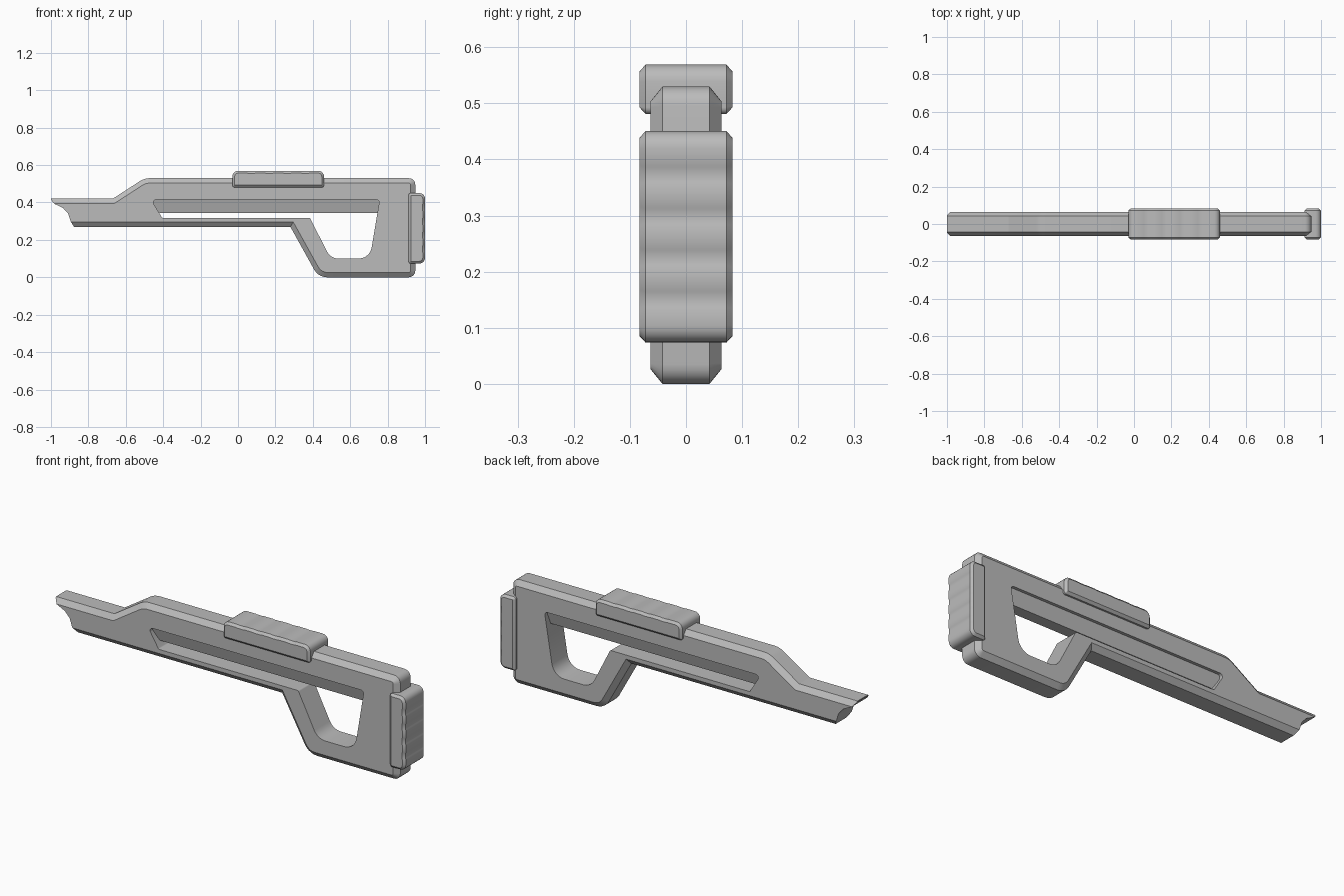
import bpy, bmesh, math
from mathutils import Vector

cube = bpy.data.objects.get("Cube")
if cube:
    bpy.data.objects.remove(cube, do_unlink=True)

grey = bpy.data.materials.new("mid grey")
grey.use_nodes = True
grey.diffuse_color = (0.5, 0.5, 0.5, 1)
bsdf = grey.node_tree.nodes["Principled BSDF"]
bsdf.inputs["Base Color"].default_value = (0.5, 0.5, 0.5, 1)
bsdf.inputs["Roughness"].default_value = 0.6


def fillet(points, steps=5):
    """Round each (x, z, radius) corner of a closed outline."""
    out = []
    for i, (x, z, r) in enumerate(points):
        p = Vector((x, z))
        if not r:
            out.append(p)
            continue
        a = (Vector(points[i - 1][:2]) - p).normalized()
        b = (Vector(points[(i + 1) % len(points)][:2]) - p).normalized()
        half = a.angle(b) / 2
        t = r / math.tan(half)
        centre = p + (a + b).normalized() * r / math.sin(half)
        start, end = p + a * t - centre, p + b * t - centre
        sweep = start.angle_signed(end)
        for k in range(steps + 1):
            ang = -sweep * k / steps
            c, s = math.cos(ang), math.sin(ang)
            out.append(centre + Vector((start.x * c - start.y * s,
                                        start.x * s + start.y * c)))
    return out


def inset(outline, d):
    """Offset a clockwise outline inwards with mitred corners."""
    out = []
    for i, p in enumerate(outline):
        e1 = (p - outline[i - 1]).normalized()
        e2 = (outline[(i + 1) % len(outline)] - p).normalized()
        n1, n2 = Vector((e1.y, -e1.x)), Vector((e2.y, -e2.x))
        out.append(p + (n1 + n2) * d / (1 + n1.dot(n2)))
    return out


def plate(name, outline, half, chamfer=0.0, depth=0.0):
    """Slab across y whose two rims are chamfered."""
    layers = [(-half, chamfer), (half, chamfer)]
    if chamfer:
        layers = [(-half, chamfer), (depth - half, 0), (half - depth, 0), (half, chamfer)]
    bm = bmesh.new()
    rings = []
    for y, d in layers:
        pts = inset(outline, d) if d else outline
        rings.append([bm.verts.new((p.x, y, p.y)) for p in pts])
    for low, high in zip(rings, rings[1:]):
        for i in range(len(low)):
            bm.faces.new((low[i - 1], low[i], high[i], high[i - 1]))
    bm.faces.new(rings[0])
    bm.faces.new(rings[-1][::-1])
    bmesh.ops.recalc_face_normals(bm, faces=bm.faces)
    mesh = bpy.data.meshes.new(name)
    bm.to_mesh(mesh)
    bm.free()
    mesh.materials.append(grey)
    obj = bpy.data.objects.new(name, mesh)
    bpy.context.collection.objects.link(obj)
    return obj


def activate(obj):
    bpy.ops.object.select_all(action='DESELECT')
    obj.select_set(True)
    bpy.context.view_layer.objects.active = obj


def cut(obj, cutter):
    activate(obj)
    mod = obj.modifiers.new("cut", 'BOOLEAN')
    mod.operation = 'DIFFERENCE'
    mod.solver = 'EXACT'
    mod.object = cutter
    bpy.ops.object.modifier_apply(modifier=mod.name)
    bpy.data.objects.remove(cutter, do_unlink=True)


def smooth(obj, angle=28):
    activate(obj)
    bpy.ops.object.shade_smooth_by_angle(angle=math.radians(angle))


# Frame: chamfered slab, overlong at the nose until it is trimmed
frame = plate("frame", fillet([
    (-1.1, 0.42, 0), (-0.67, 0.42, 0), (-0.5, 0.53, 0.1), (0.948, 0.53, 0.035),
    (0.948, 0.0, 0.035), (0.43, 0.0, 0.08), (0.28, 0.27, 0), (-1.1, 0.27, 0)]),
    0.063, 0.026, 0.021)

# Long slot that opens into the grip
cut(frame, plate("slot_cutter", fillet([
    (-0.465, 0.415, 0.015), (0.757, 0.415, 0.015), (0.705, 0.1, 0.07),
    (0.495, 0.1, 0.07), (0.385, 0.317, 0.01), (-0.405, 0.317, 0.01)]), 0.2))

# Hollowed nose
nose = [Vector(p) for p in [(-1.2, 0.5), (-1.0, 0.5), (-1.0, 0.415), (-0.982, 0.393),
        (-0.935, 0.37), (-0.908, 0.34), (-0.895, 0.3), (-0.877, 0.27),
        (-0.877, 0.2), (-1.2, 0.2)]]
cut(frame, plate("nose_cutter", nose, 0.2))
smooth(frame)

# Tapered rail in the roof of the slot
rail = plate("slot_rail", [Vector(p) for p in
             [(-0.47, 0.43), (0.765, 0.43), (0.765, 0.345), (-0.47, 0.345)]], 0.052)
for v in rail.data.vertices:
    if v.co.z < 0.4:
        v.co.y *= 0.55


def pad(name, length, height, place):
    """Rounded pad with four faint grooves along its outer face."""
    h = length / 2
    pts = fillet([(-h, 0, 0.012), (-h, height, 0.03), (h, height, 0.03), (h, 0, 0.012)])
    grooves = []
    for k in range(4):
        c = (k - 1.5) * length / 5.1
        w = length * 0.042
        for x, drop in ((-w, 0), (-w * 0.8, 0.0015), (w * 0.8, 0.0015), (w, 0)):
            grooves.append(Vector((c + x, height - drop)))
    mid = len(pts) // 2
    outline = [place(p) for p in pts[:mid] + grooves + pts[mid:]]
    smooth(plate(name, outline, 0.083, 0.012, 0.011), 40)


pad("cheek_pad", 0.49, 0.088, lambda p: Vector((0.215 + p.x, 0.481 + p.y)))
pad("butt_pad", 0.377, 0.088, lambda p: Vector((0.912 + p.y, 0.262 - p.x)))
